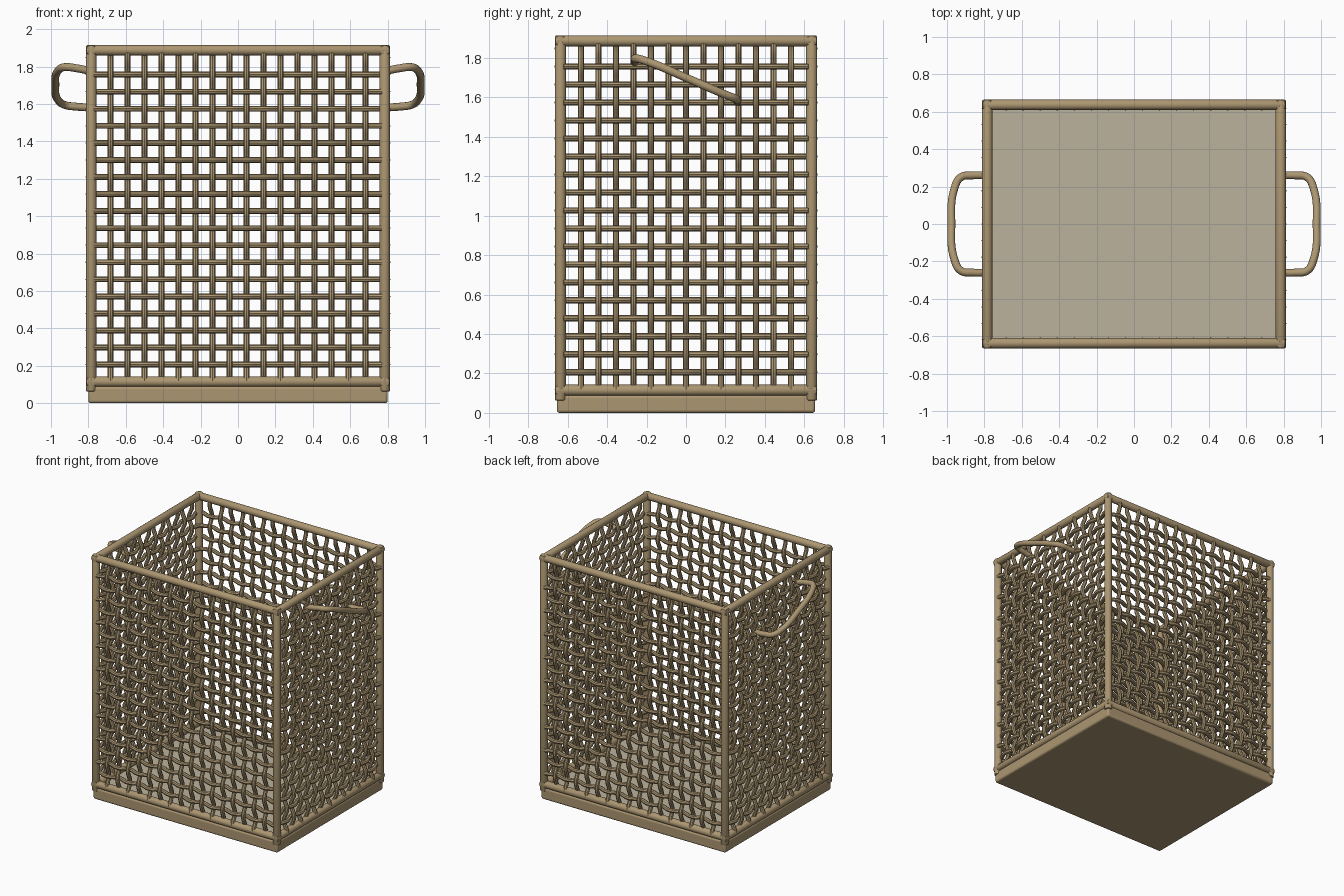
import bpy
import bmesh
from math import cos, pi
from mathutils import Vector

cube = bpy.data.objects.get("Cube")
if cube:
    bpy.data.objects.remove(cube, do_unlink=True)


def material(name, rgb):
    mat = bpy.data.materials.new(name)
    mat.use_nodes = True
    mat.diffuse_color = (*rgb, 1)
    mat.node_tree.nodes["Principled BSDF"].inputs["Base Color"].default_value = (*rgb, 1)
    return mat


RATTAN = material("rattan tan", (0.41, 0.305, 0.165))
FLOOR = material("pale floor", (0.50, 0.45, 0.34))

HX, HY = 0.785, 0.637        # post centres
LOW, HIGH = 0.115, 1.887     # rail centres
RAIL_R, STRAND_R, WAVE = 0.028, 0.0155, 0.014
ROWS, ROW_STEP = 18, 0.0912


def smooth(obj):
    bpy.ops.object.select_all(action="DESELECT")
    obj.select_set(True)
    bpy.context.view_layer.objects.active = obj
    bpy.ops.object.shade_smooth_by_angle(angle=pi / 5)


def rod(name, start, end):
    """Round bar with softened ends."""
    a, b = Vector(start), Vector(end)
    bpy.ops.mesh.primitive_cylinder_add(vertices=16, radius=RAIL_R,
                                        depth=(b - a).length, location=(a + b) / 2)
    obj = bpy.context.object
    obj.name = name
    obj.rotation_euler = (b - a).to_track_quat("Z", "Y").to_euler()
    obj.data.materials.append(RATTAN)
    bm = bmesh.new()
    bm.from_mesh(obj.data)
    rims = [e for e in bm.edges if any(len(f.verts) > 4 for f in e.link_faces)]
    bmesh.ops.bevel(bm, geom=rims, offset=0.008, segments=2, affect="EDGES", profile=0.5)
    bm.to_mesh(obj.data)
    bm.free()
    smooth(obj)


def box(name, size, centre, bevel, mat):
    bpy.ops.mesh.primitive_cube_add(size=1, location=centre)
    obj = bpy.context.object
    obj.name = name
    obj.data.materials.append(mat)
    for v in obj.data.vertices:
        v.co = [c * s for c, s in zip(v.co, size)]
    if bevel:
        mod = obj.modifiers.new("soft edges", "BEVEL")
        mod.width, mod.segments = bevel, 3
        smooth(obj)


def tubes(name, paths, radius, resolution, curved=False):
    """Sweep a round section along each path and turn the result into a mesh."""
    curve = bpy.data.curves.new(name, "CURVE")
    curve.dimensions = "3D"
    curve.bevel_depth, curve.bevel_resolution = radius, resolution
    curve.use_fill_caps = True
    for path in paths:
        spline = curve.splines.new("BEZIER" if curved else "POLY")
        points = spline.bezier_points if curved else spline.points
        points.add(len(path) - 1)
        for point, co in zip(points, path):
            if curved:
                point.co = co
                point.handle_left_type = point.handle_right_type = "AUTO"
            else:
                point.co = (*co, 1)
    curve.materials.append(RATTAN)
    obj = bpy.data.objects.new(name, curve)
    bpy.context.collection.objects.link(obj)
    bpy.ops.object.select_all(action="DESELECT")
    obj.select_set(True)
    bpy.context.view_layer.objects.active = obj
    bpy.ops.object.convert(target="MESH")
    smooth(bpy.context.object)


def weave(name, half, columns, place):
    """Over-and-under strands; place(u, offset, z) puts a point on the panel."""
    step = 2 * half / (columns + 1)
    paths = []
    for row in range(1, ROWS + 1):
        z = LOW + row * ROW_STEP
        ticks = [k / 4 for k in range(4 * (columns + 1) + 1)]
        paths.append([place(-half + t * step, WAVE * cos(pi * (t + row)), z) for t in ticks])
    for col in range(1, columns + 1):
        u = -half + col * step
        ticks = [k / 4 for k in range(4 * (ROWS + 1) + 2)]
        paths.append([place(u, -WAVE * cos(pi * (t + col)), LOW + t * ROW_STEP) for t in ticks])
    tubes(name, paths, STRAND_R, 2)


# base tray and floor
box("base", (1.6, 1.31, 0.09), (0, 0, 0.045), 0.014, RATTAN)
box("floor", (1.53, 1.23, 0.006), (0, 0, 0.092), 0, FLOOR)

# corner posts
for side, sx in (("left", 1), ("right", -1)):
    for end, sy in (("front", -1), ("back", 1)):
        rod(f"{end}_{side}_post", (sx * HX, sy * HY, 0.062), (sx * HX, sy * HY, 1.913))

# top and bottom rails
for level, z in (("lower", LOW), ("upper", HIGH)):
    for end, sy in (("front", -1), ("back", 1)):
        rod(f"{level}_{end}_rail", (-0.811, sy * HY, z), (0.811, sy * HY, z))
    for side, sx in (("left", 1), ("right", -1)):
        rod(f"{level}_{side}_rail", (sx * HX, -0.664, z), (sx * HX, 0.664, z))

# woven walls
for end, sy in (("front", -1), ("back", 1)):
    weave(f"{end}_weave", 0.773, 16, lambda u, o, z: (u, sy * (HY + o), z))
for side, sx in (("left", 1), ("right", -1)):
    weave(f"{side}_weave", 0.622, 13, lambda u, o, z: (sx * (HX + o), u, z))

# slanted side handles
HANDLE = [(0.785, -0.26, 1.775), (0.86, -0.26, 1.79), (0.925, -0.25, 1.797),
          (0.96, -0.19, 1.78), (0.976, 0, 1.70), (0.96, 0.19, 1.618),
          (0.925, 0.25, 1.594), (0.86, 0.26, 1.585), (0.785, 0.26, 1.58)]
for side, sx in (("left", 1), ("right", -1)):
    tubes(f"{side}_handle", [[(sx * x, y, z) for x, y, z in HANDLE]], 0.021, 4, curved=True)
